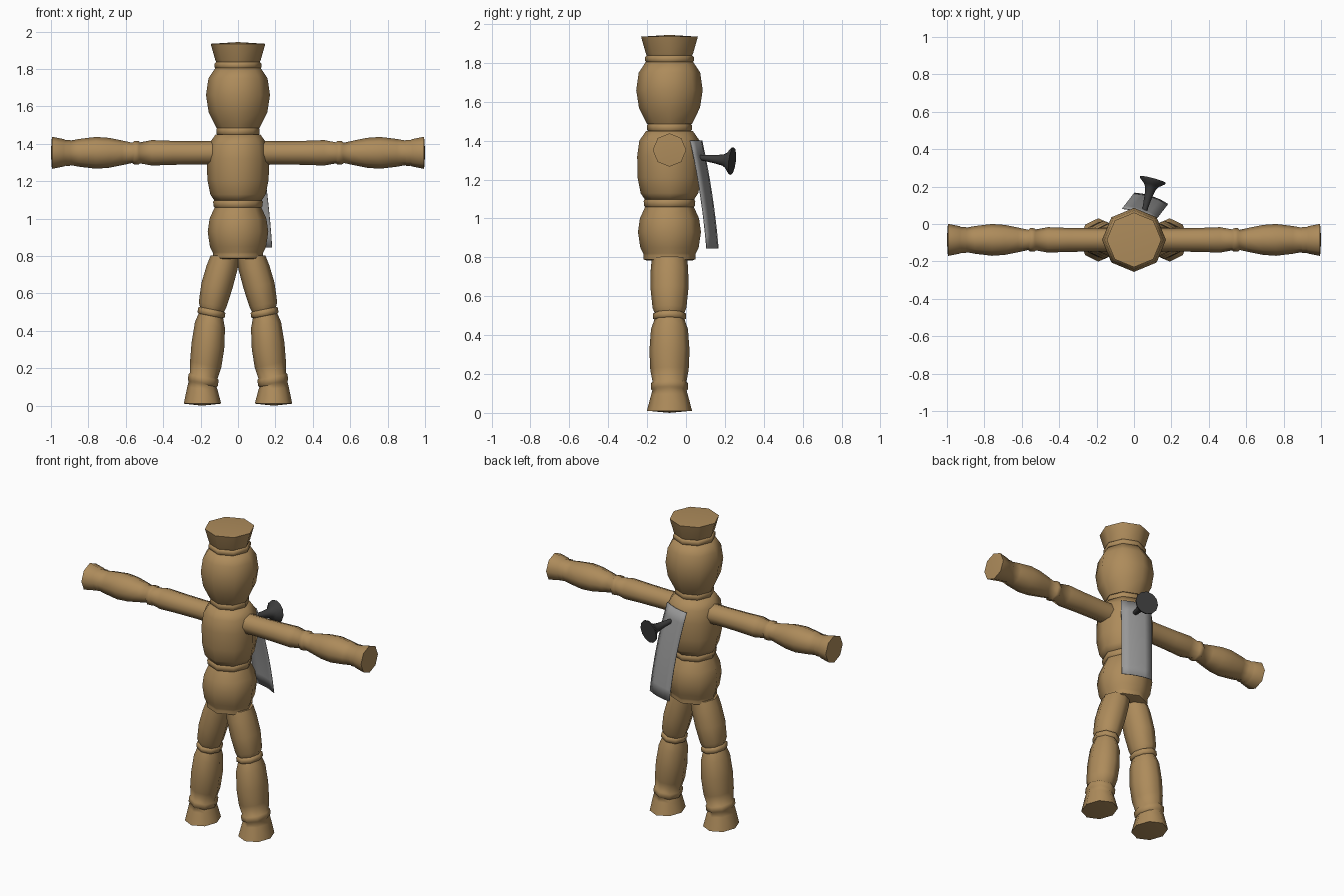
import bpy, bmesh, math
from mathutils import Vector, Matrix

cube = bpy.data.objects.get("Cube")
if cube:
    bpy.data.objects.remove(cube, do_unlink=True)

SIDES = 8
BODY_Y = -0.085


def material(name, rgb, rough):
    m = bpy.data.materials.new(name)
    m.use_nodes = True
    m.diffuse_color = (*rgb, 1)
    b = m.node_tree.nodes["Principled BSDF"]
    b.inputs["Base Color"].default_value = (*rgb, 1)
    b.inputs["Roughness"].default_value = rough
    return m


wood = material("warm wood", (0.42, 0.26, 0.105), 0.7)
steel = material("grey steel", (0.32, 0.32, 0.32), 0.5)
iron = material("dark iron", (0.045, 0.045, 0.045), 0.5)


def finish(name, bm, mat, angle=60):
    bmesh.ops.recalc_face_normals(bm, faces=bm.faces)
    me = bpy.data.meshes.new(name)
    bm.to_mesh(me)
    bm.free()
    me.materials.append(mat)
    ob = bpy.data.objects.new(name, me)
    bpy.context.collection.objects.link(ob)
    bpy.ops.object.select_all(action="DESELECT")
    ob.select_set(True)
    bpy.context.view_layer.objects.active = ob
    bpy.ops.object.shade_smooth_by_angle(angle=math.radians(angle))
    return ob


def turned(name, rings, u, v, mat, dome=(0, 0), sides=SIDES):
    """Skin rings of (centre, radius, tilt); u and v span the ring plane."""
    bm = bmesh.new()
    loops = []
    for centre, radius, tilt in rings:
        rot = Matrix.Rotation(tilt, 3, "Y")
        loop = []
        for i in range(sides):
            a = math.tau * i / sides
            loop.append(bm.verts.new(Vector(centre) + rot @ (radius * (math.cos(a) * u + math.sin(a) * v))))
        loops.append(loop)
    for a, b in zip(loops, loops[1:]):
        for i in range(sides):
            j = (i + 1) % sides
            bm.faces.new((a[i], a[j], b[j], b[i]))
    # Slightly domed end caps
    axis = (Vector(rings[-1][0]) - Vector(rings[0][0])).normalized()
    for loop, ring, d in ((loops[0], rings[0], -dome[0]), (loops[-1], rings[-1], dome[1])):
        tip = bm.verts.new(Vector(ring[0]) + axis * d)
        for i in range(sides):
            bm.faces.new((loop[i], loop[(i + 1) % sides], tip))
    return finish(name, bm, mat)


X, Y, Z = Vector((1, 0, 0)), Vector((0, 1, 0)), Vector((0, 0, 1))

# Head, chest and hips turned around the upright axis
trunk = {
    "hips": [(0.785, .12), (0.79, .134), (0.81, .134), (0.82, .135), (0.85, .15), (0.93, .162),
             (1.0, .152), (1.06, .125)],
    "waist_ring": [(1.055, .12), (1.065, .13), (1.09, .133), (1.105, .12)],
    "chest": [(1.095, .125), (1.13, .148), (1.21, .164), (1.32, .166), (1.4, .155), (1.45, .12)],
    "neck_ring": [(1.445, .105), (1.455, .115), (1.48, .115), (1.495, .1)],
    "head": [(1.485, .115), (1.5, .123), (1.57, .157), (1.66, .171), (1.75, .158), (1.805, .122)],
    "hat_ring": [(1.8, .115), (1.81, .125), (1.83, .125), (1.84, .115)],
    "hat": [(1.835, .115), (1.85, .122), (1.935, .146)],
}
for name, profile in trunk.items():
    turned(name, [((0, BODY_Y, z), r, 0) for z, r in profile], X, Y, wood,
           (0, .009 if name == "hat" else 0))

# Arm profile outward from the shoulder, leg profile down from the hip
arm = [(.1, .065), (.2, .062), (.35, .064), (.46, .068), (.525, .056), (.53, .062), (.555, .063),
       (.565, .054), (.62, .066), (.69, .08), (.76, .085), (.85, .074), (.895, .066),
       (.9, .07), (.925, .069), (.93, .073), (.995, .086)]
TILT = 0.2
leg = [(.068, .8, .078, .05), (.085, .74, .083, .15), (.113, .64, .084, TILT), (.136, .54, .075, TILT),
       (.139, .515, .066, TILT), (.14, .51, .074, TILT), (.144, .485, .074, TILT),
       (.145, .48, .067, TILT), (.15, .43, .082, TILT), (.161, .32, .089, TILT), (.173, .22, .085, TILT),
       (.183, .16, .075, TILT), (.184, .152, .082, TILT), (.188, .122, .082, TILT),
       (.189, .115, .076, TILT), (.19, .09, .082, .1), (.19, .011, .1, 0)]
for side, s in (("left", 1), ("right", -1)):
    turned(side + "_arm", [((s * x, BODY_Y, 1.352), r, 0) for x, r in arm], Y, Z, wood, (0, .006))
    turned(side + "_leg", [((s * x, BODY_Y, z), r, -s * t) for x, z, r, t in leg],
           X, Y * 1.16, wood, (0, .011))

# Bent steel sheet on the back, leaning away toward the bottom
bm = bmesh.new()
ROWS, COLS = 8, 4
across = Vector((.18, -.06, 0))
grid = []
for i in range(ROWS + 1):
    t = i / ROWS
    lean = 1.45 * t - 0.45 * t * t
    corner = Vector((-.063, .082, 1.4)) + Vector((.065, .084, 0)) * lean - Z * (.555 * t)
    row = []
    for j in range(COLS + 1):
        w = j / COLS
        bulge = Vector((.3, .95, 0)) * (.012 * 4 * w * (1 - w))
        row.append(bm.verts.new(corner + across * w + bulge))
    grid.append(row)
for i in range(ROWS):
    for j in range(COLS):
        bm.faces.new((grid[i][j], grid[i][j + 1], grid[i + 1][j + 1], grid[i + 1][j]))
sheet = finish("back_sheet", bm, steel)
thick = sheet.modifiers.new("thickness", "SOLIDIFY")
thick.thickness = 0.004
thick.offset = 0

# Flared iron spike driven through the sheet
start, end = Vector((.045, .03, 1.318)), Vector((.101, .238, 1.295))
axis = (end - start).normalized()
side_dir = axis.cross(Z).normalized()
up_dir = side_dir.cross(axis)
spike = [(0, .013), (.25, .014), (.6, .022), (.78, .03), (.86, .042), (.96, .07), (1, .071)]
turned("spike", [(start.lerp(end, t), r, 0) for t, r in spike], side_dir, up_dir, iron, sides=12)
